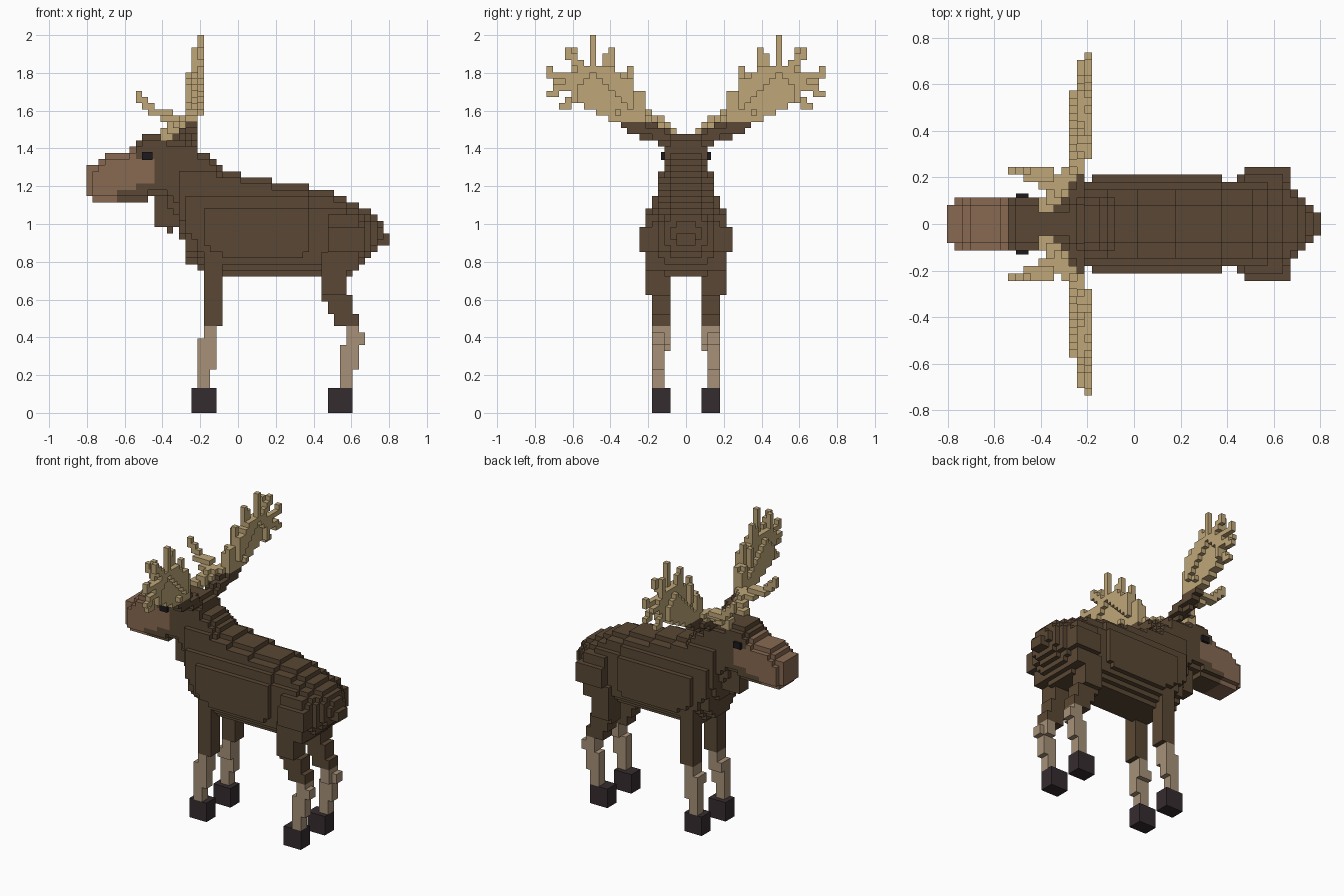
import bpy
import bmesh
from mathutils import Vector
from mathutils.geometry import intersect_point_tri_2d

old = bpy.data.objects.get("Cube")
if old:
    bpy.data.objects.remove(old)

S = 2 / 61          # size of one block
cells = {}          # block (i, j, k) -> part name


def material(name, *rgb):
    m = bpy.data.materials.new(name)
    m.use_nodes = True
    m.diffuse_color = (*rgb, 1)
    bsdf = next(n for n in m.node_tree.nodes if n.type == 'BSDF_PRINCIPLED')
    bsdf.inputs["Base Color"].default_value = (*rgb, 1)
    bsdf.inputs["Roughness"].default_value = 0.9
    return m


fur = material("dark_brown_fur", 0.102, 0.064, 0.035)
snout = material("light_brown_muzzle", 0.245, 0.142, 0.084)
horn = material("tan_antler", 0.52, 0.385, 0.19)
shin = material("grey_tan_shin", 0.385, 0.285, 0.19)
hoof = material("dark_hoof", 0.036, 0.025, 0.028)
black = material("black_eye", 0.012, 0.01, 0.012)


def put(part, i, j, k):
    """Set a block and its mirror image, keeping whatever is there already."""
    for side in (j, -j):
        cells.setdefault((i, side, k), part)


def box(part, xs, ys, zs):
    for i in range(*xs):
        for j in range(*ys):
            for k in range(*zs):
                put(part, i, j, k)


def stroke(part, points, r=0.6):
    """Drag a round brush along a path of blocks."""
    n = int(r) + 1
    for a, b in zip(points, points[1:]):
        a, b = Vector(a), Vector(b)
        steps = int((b - a).length * 3) + 1
        for s in range(steps + 1):
            p = a.lerp(b, s / steps)
            c = [round(v) for v in p]
            put(part, *c)
            for i in range(c[0] - n, c[0] + n + 1):
                for j in range(c[1] - n, c[1] + n + 1):
                    for k in range(c[2] - n, c[2] + n + 1):
                        if (Vector((i, j, k)) - p).length <= r:
                            put(part, i, j, k)


def loft(part_rule, stations, top_power, low_power, cap=lambda k: 99):
    """Fill rounded sections between stations of (x, bottom, top, half width)."""
    for a, b in zip(stations, stations[1:]):
        for i in range(a[0], b[0]):
            f = (i + 0.5 - a[0]) / (b[0] - a[0])
            low, top, wide = (a[n] + (b[n] - a[n]) * f for n in (1, 2, 3))
            low, top = round(low), round(top)
            for k in range(low, top):
                u = (2 * k + 1 - low - top) / (top - low)
                n = top_power if u > 0 else low_power
                w = min(wide * (1 - abs(u) ** n) ** (1 / n), cap(k))
                for j in range(int(w + 0.35) + 1):
                    if j < wide:
                        put(part_rule(i, k), i, j, k)


# Eyes are separate thin blocks
for name, side in (("left_eye", -1), ("right_eye", 1)):
    bpy.ops.mesh.primitive_cube_add(size=1, location=(-0.48, side * 0.117, 1.36))
    eye = bpy.context.object
    eye.name = name
    eye.scale = (0.055, 0.03, 0.042)
    eye.data.materials.append(black)


# Head, with a paler muzzle
def head_part(i, k):
    pale = i < 8 or (i < 11 and 37 <= k < 41)
    return "muzzle" if pale and not (i > 4 and k < 36) else "head"


loft(head_part, [(0, 35, 39, 2.6), (1, 34.5, 40, 3), (2, 34, 41, 3.5), (4, 34, 42, 3.5),
                 (7, 34, 42, 3.5), (8, 34, 43.5, 3.5), (9, 34, 45, 3.5), (11, 35, 45, 3.5),
                 (13, 36, 45, 3)], 2.6, 2.6)


# Neck, trunk and rump
def rear_cap(k):
    return 2.5 if k > 43 else 3.5 if k > 38 else 4.5 if k > 34 else 5.5 if k > 32 else 7.5


loft(lambda i, k: "torso",
     [(11, 35, 45, 2.5), (13, 33, 45, 3.5), (15, 32, 45, 3.8), (16, 25, 45, 5),
      (17, 24, 45, 5.5), (18, 23, 43, 5.7), (20, 22, 41, 6.6), (23, 22, 39, 6.6),
      (27, 22, 38, 6.6), (35, 22, 36.8, 6.5), (36, 22, 36.6, 6), (39, 22, 36, 6),
      (43, 22, 34, 6.5), (45, 24.5, 33, 5), (47, 26.5, 31.5, 2.6), (49, 27.5, 28.5, 0.5)],
     2, 2.3, rear_cap)

# Haunches
box("torso", (39, 45), (5, 8), (26, 30))
box("torso", (40, 44), (4, 7), (23, 32))

# Dewlap under the throat
box("dewlap", (11, 15), (0, 2), (30, 36))
box("dewlap", (13, 14), (0, 1), (29, 30))

# Legs: each listed as boxes of (part, x range, y range, z range)
for row in [
    ("front_upper_legs", (19, 22), (3, 6), (14, 29)),
    ("front_shins", (19, 21), (3, 6), (12, 14)),
    ("front_shins", (18, 21), (3, 6), (10, 12)),
    ("front_shins", (18, 21), (4, 6), (7, 10)),
    ("front_shins", (18, 20), (4, 6), (4, 7)),
    ("front_hooves", (17, 21), (3, 6), (0, 4)),
    ("rear_upper_legs", (38, 42), (3, 7), (19, 26)),
    ("rear_upper_legs", (38, 43), (3, 6), (18, 19)),
    ("rear_upper_legs", (39, 43), (3, 6), (16, 18)),
    ("rear_upper_legs", (40, 44), (3, 6), (14, 16)),
    ("rear_shins", (42, 44), (3, 6), (11, 14)),
    ("rear_shins", (44, 45), (4, 6), (11, 13)),
    ("rear_shins", (41, 44), (4, 6), (7, 11)),
    ("rear_shins", (41, 43), (4, 6), (4, 7)),
    ("rear_hooves", (39, 43), (3, 6), (0, 4)),
]:
    box(*row)

# Ears sweep outward behind the antler beams
stroke("ears", [(16, 3, 44), (16, 6, 45), (16.4, 8.6, 45.6)], 1.3)
box("ears", (16, 18), (9, 11), (46, 47))

# Antler beams and brow tines
stroke("antlers", [(12, 2, 44), (14, 4, 46), (16, 7, 47), (17, 11, 48)], 1)
for row in [
    ((8, 9), (7, 8), (50, 52)),
    ((9, 10), (7, 8), (49, 51)),
    ((10, 11), (7, 8), (48, 50)),
    ((10, 14), (6, 8), (48, 49)),
    ((12, 16), (5, 7), (47, 48)),
]:
    box("antlers", *row)

# Antler palms: a fan outline, cupped so that its middle lies further forward
palm = [(7, 47), (11, 46.6), (14.5, 48), (18.5, 50), (19.2, 52), (19, 54), (17, 55.5),
        (12.5, 55.5), (9, 53), (7, 50)]
hub = (13, 51)
for j in range(6, 21):
    for k in range(46, 58):
        if any(intersect_point_tri_2d((j, k), hub, a, b)
               for a, b in zip(palm, palm[1:] + palm[:1])):
            cup = j <= 17 and k <= 54 - abs(j - 15)
            put("antlers", 17, j, k)
            put("antlers", 16 if cup or j < 9 or k < 49 else 18, j, k)

# Palm tines
for path in [
    [(17, 7, 48), (17, 7, 51)],
    [(17, 9, 51), (17, 9, 55)],
    [(16, 10, 51), (16, 10, 54)],
    [(17, 12, 54), (17, 12, 58)],
    [(17, 13, 55), (17, 13, 57)],
    [(18, 15, 55), (18, 15, 60)],
    [(18, 17, 55), (18, 18, 57), (18, 19, 57), (18, 19, 58)],
    [(17, 18, 54), (17, 18, 58)],
    [(18, 19, 54), (18, 22, 54), (18, 22, 55)],
    [(17, 19, 53), (17, 21, 53)],
    [(18, 19, 52), (18, 20, 52), (18, 22, 51)],
    [(17, 18, 50), (17, 20, 49)],
]:
    stroke("antlers", path, 0.4)


# Turn each part's blocks into a mesh of outer faces
def build(name, mat):
    own = {c for c, p in cells.items() if p == name}
    bm = bmesh.new()
    verts = {}

    def corner(c):
        if c not in verts:
            verts[c] = bm.verts.new(((c[0] - 24.5) * S, (c[1] - 0.5) * S, c[2] * S))
        return verts[c]

    for c in own:
        for axis in range(3):
            u, v = (axis + 1) % 3, (axis + 2) % 3
            for d in (0, 1):
                beside = list(c)
                beside[axis] += 2 * d - 1
                if tuple(beside) in own:
                    continue
                ring = []
                for du, dv in ((0, 0), (1, 0), (1, 1), (0, 1)):
                    q = list(c)
                    q[axis] += d
                    q[u] += du
                    q[v] += dv
                    ring.append(corner(tuple(q)))
                bm.faces.new(ring if d else ring[::-1])
    mesh = bpy.data.meshes.new(name)
    bm.to_mesh(mesh)
    bm.free()
    mesh.materials.append(mat)
    bpy.context.collection.objects.link(bpy.data.objects.new(name, mesh))


paint = {"muzzle": snout, "antlers": horn, "front_shins": shin, "rear_shins": shin,
         "front_hooves": hoof, "rear_hooves": hoof}
for part in sorted(set(cells.values())):
    build(part, paint.get(part, fur))
